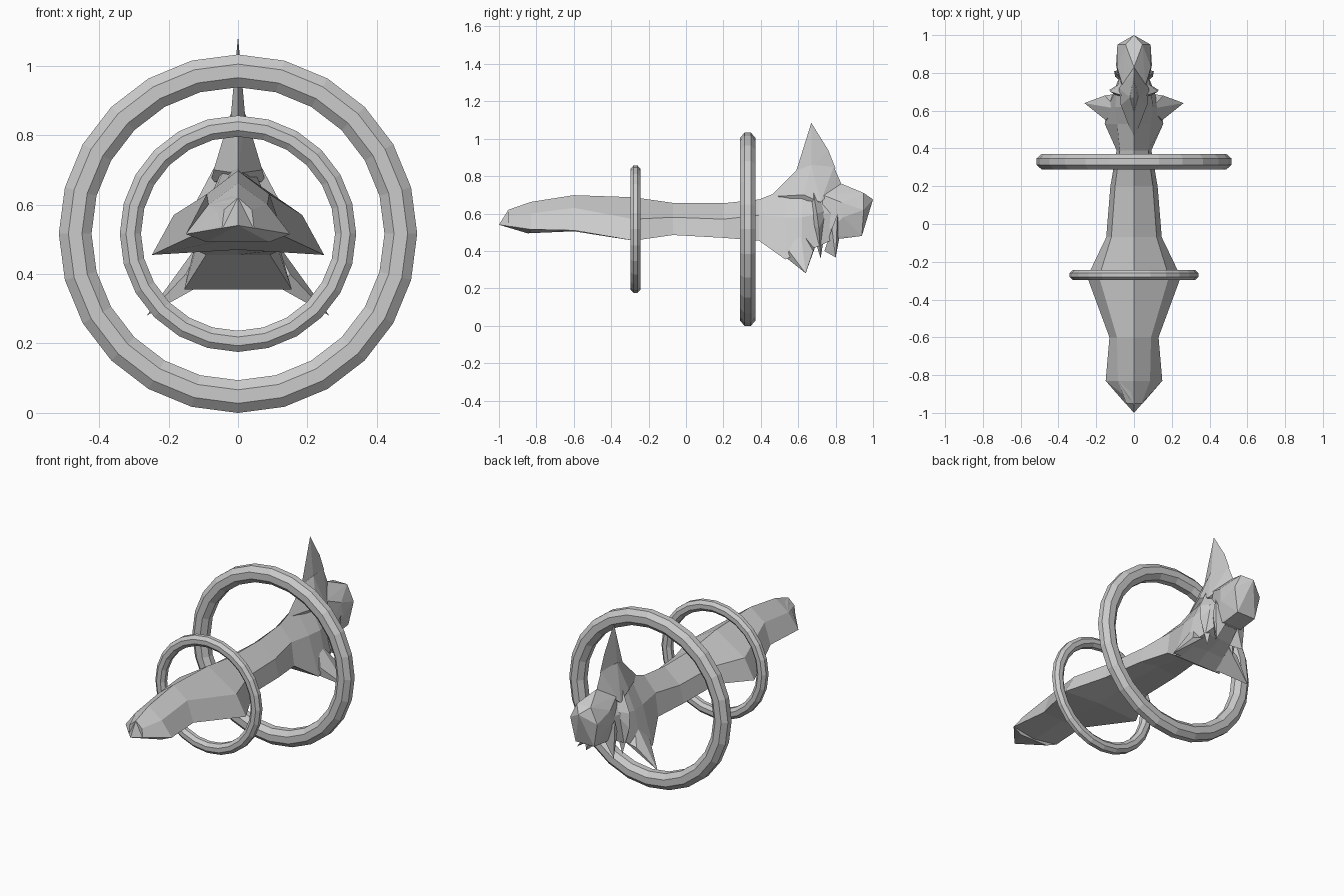
import bpy, bmesh, math

def finish(bm, name):
    bmesh.ops.recalc_face_normals(bm, faces=bm.faces)
    me = bpy.data.meshes.new(name)
    bm.to_mesh(me)
    bm.free()
    ob = bpy.data.objects.new(name, me)
    bpy.context.collection.objects.link(ob)
    return ob

def skin(rings, name, closed=False, wrap=True):
    bm = bmesh.new()
    vs = [[bm.verts.new(p) for p in r] for r in rings]
    n = len(vs[0])
    pairs = list(zip(vs, vs[1:])) + ([(vs[-1], vs[0])] if closed else [])
    for a, b in pairs:
        for i in range(n):
            j = (i + 1) % n
            bm.faces.new((a[i], a[j], b[j], b[i]))
    if not closed:
        bm.faces.new(vs[0])
        bm.faces.new(vs[-1])
    bmesh.ops.remove_doubles(bm, verts=bm.verts, dist=0.0005)
    return finish(bm, name)

def ring(name, y, major, minor, cz=0.516, n=24):
    rings = []
    for i in range(n):
        a = 2 * math.pi * i / n
        sec = []
        for k in range(8):
            t = math.pi * (k + 0.5) / 4
            r = major + minor * math.cos(t)
            sec.append((r * math.sin(a), y + 0.88 * minor * math.sin(t), cz + r * math.cos(a)))
        rings.append(sec)
    return skin(rings, name, closed=True)

def hull(name, pts, mirror=False, sides=(1,)):
    # mirror: add opposite points to one hull; sides: make separate left/right hulls
    for s in sides:
        bm = bmesh.new()
        for x, y, z in pts:
            bm.verts.new((s * x, y, z))
            if mirror and x:
                bm.verts.new((-x, y, z))
        res = bmesh.ops.convex_hull(bm, input=bm.verts)
        loose = [v for v in bm.verts if not v.link_faces]
        bmesh.ops.delete(bm, geom=loose, context='VERTS')
        finish(bm, name if len(sides) == 1 else name + ("_right" if s > 0 else "_left"))

# Two octagonal-section hoops
ring("large_ring", 0.33, 0.469, 0.051)
ring("small_ring", -0.27, 0.31, 0.033)

# Main hull: y, ridge z, shoulder x z, lower corner x z, keel z
sections = [
    (-0.95, 0.62, 0.04, 0.585, 0.046, 0.533, 0.53),
    (-0.83, 0.662, 0.085, 0.60, 0.15, 0.515, 0.495),
    (-0.60, 0.698, 0.09, 0.63, 0.13, 0.51, 0.505),
    (-0.28, 0.687, 0.185, 0.57, 0.248, 0.455, 0.47),
    (-0.07, 0.657, 0.12, 0.58, 0.147, 0.485, 0.50),
    (0.20, 0.655, 0.10, 0.57, 0.125, 0.47, 0.49),
    (0.39, 0.675, 0.075, 0.59, 0.092, 0.455, 0.455),
    (0.53, 0.73, 0.09, 0.58, 0.155, 0.355, 0.355),
    (0.62, 0.80, 0.10, 0.58, 0.14, 0.39, 0.40),
    (0.72, 0.78, 0.09, 0.60, 0.10, 0.43, 0.43),
    (0.80, 0.72, 0.07, 0.60, 0.07, 0.47, 0.47),
]
rings = [[(0, -1.0, 0.54)] * 6]
for y, zt, sx, sz, bx, bz, zc in sections:
    rings.append([(0, y, zt), (sx, y, sz), (bx, y, bz), (0, y, zc), (-bx, y, bz), (-sx, y, sz)])
bm_obj = skin(rings[1:], "hull")
hull("nose", [(0, -1.0, 0.54), (0, -0.95, 0.62), (0.15, -0.83, 0.515), (0.085, -0.83, 0.60),
              (0, -0.80, 0.66), (0.09, -0.84, 0.492)], mirror=True)

# Dorsal fin: wide base, thin blade
hull("fin_base", [(0, 0.45, 0.69), (0, 0.59, 0.83), (0.022, 0.67, 0.86), (0.07, 0.63, 0.70),
                  (0, 0.79, 0.85), (0, 0.83, 0.76), (0.08, 0.72, 0.66)], mirror=True)
hull("dorsal_fin", [(0, 0.59, 0.83), (0, 0.67, 1.085), (0, 0.76, 0.94), (0, 0.80, 0.84),
                    (0.022, 0.67, 0.84)], mirror=True)

# Lower fins, side ridges and small teeth
LR = (1, -1)
hull("lower_fin", [(0.263, 0.64, 0.28), (0.12, 0.54, 0.36), (0.15, 0.55, 0.40), (0.09, 0.61, 0.52),
                   (0.09, 0.69, 0.42), (0.155, 0.68, 0.40)], sides=LR)
hull("side_ridge", [(0.03, 0.67, 0.78), (0.125, 0.70, 0.60), (0.13, 0.71, 0.52), (0.09, 0.72, 0.36),
                    (0.05, 0.76, 0.62), (0.06, 0.66, 0.55)], sides=LR)
hull("tooth", [(0.09, 0.80, 0.365), (0.05, 0.74, 0.40), (0.10, 0.78, 0.52), (0.04, 0.82, 0.47),
               (0.105, 0.81, 0.60)], sides=LR)

# Tail block
hull("tail", [(0.06, 0.73, 0.70), (0.07, 0.73, 0.48), (0, 0.83, 0.76), (0.09, 0.83, 0.66),
              (0.095, 0.84, 0.58), (0.06, 0.83, 0.466), (0.045, 0.95, 0.71), (0.088, 0.95, 0.62),
              (0.06, 0.94, 0.48), (0, 1.0, 0.675)], mirror=True)
